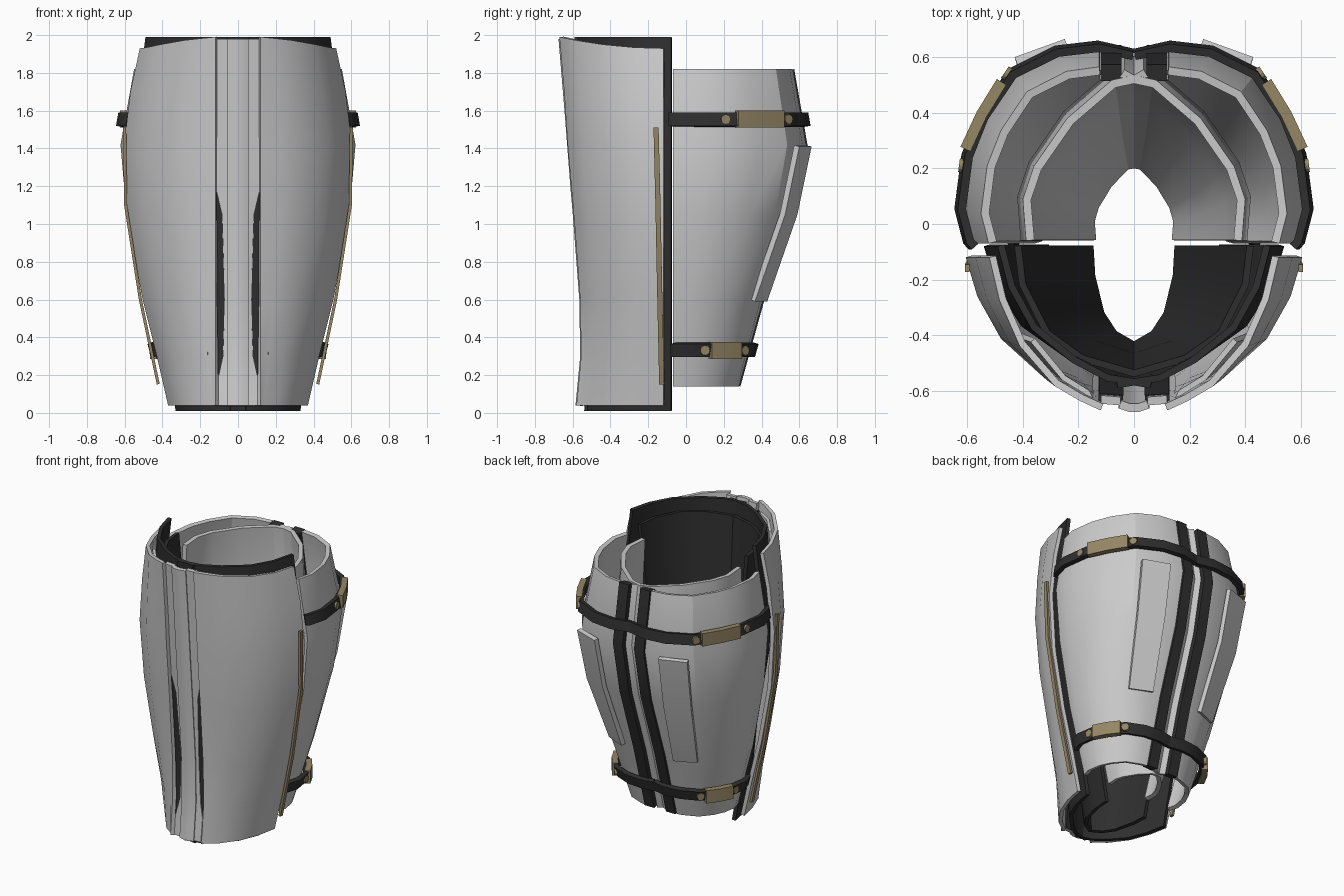
import bpy, bmesh, math
from mathutils import Vector

if "Cube" in bpy.data.objects:
    bpy.data.objects.remove(bpy.data.objects["Cube"])


def material(name, color):
    m = bpy.data.materials.new(name)
    m.diffuse_color = color
    m.use_nodes = True
    m.node_tree.nodes["Principled BSDF"].inputs["Base Color"].default_value = m.diffuse_color
    return m


DARK = material("dark_rubber", (0.028, 0.028, 0.028, 1))
TAN = material("tan_metal", (0.30, 0.24, 0.13, 1))


def lerp(table, z):
    """Interpolate (z, value, value...) rows, listed from bottom to top."""
    if z <= table[0][0]:
        return table[0][1:]
    for a, b in zip(table, table[1:]):
        if z <= b[0]:
            t = (z - a[0]) / (b[0] - a[0])
            return [p + (q - p) * t for p, q in zip(a[1:], b[1:])]
    return table[-1][1:]


def sheet(name, rows, thick, mat=None, flip=False, mirror=True):
    """Thick plate lofted through rows of points, mirrored in x."""
    bm = bmesh.new()
    grid = [[bm.verts.new(p) for p in row] for row in rows]
    for a, b in zip(grid, grid[1:]):
        for i in range(len(a) - 1):
            f = [a[i], a[i + 1], b[i + 1], b[i]]
            bm.faces.new(f[::-1] if flip else f)
    me = bpy.data.meshes.new(name)
    bm.to_mesh(me)
    bm.free()
    ob = bpy.data.objects.new(name, me)
    bpy.context.collection.objects.link(ob)
    if mat:
        me.materials.append(mat)
    s = ob.modifiers.new("thickness", 'SOLIDIFY')
    s.thickness, s.offset = thick, -1
    if mirror:
        m = ob.modifiers.new("mirror", 'MIRROR')
        m.use_mirror_merge = False
    bpy.ops.object.select_all(action='DESELECT')
    bpy.context.view_layer.objects.active = ob
    ob.select_set(True)
    for mod in list(ob.modifiers):
        bpy.ops.object.modifier_apply(modifier=mod.name)
    bpy.ops.object.shade_smooth_by_angle(angle=math.radians(28))
    return ob


def shell(name, table, profile, y0, thick, mat=None, edge=None, grow=0, tilt=0, zs=None):
    """table rows: z, half width, far y. profile: (fraction of width, fraction of depth)."""
    rows = []
    zs = zs or [r[0] for r in table]
    for z in zs:
        w, y1 = lerp(table, z)
        sign = 1 if y1 > y0 else -1
        w, y1 = w + grow, y1 + sign * grow
        row = [Vector((px * w, y0 + py * (y1 - y0), z)) for px, py in profile]
        if edge is not None:
            row[-1].x = edge
        if z == zs[-1]:
            for p, (px, py) in zip(row, profile):
                p.z += tilt * py * py
        rows.append(row)
    return sheet(name, rows, thick, mat, flip=y1 < y0)


# ---- shin (front) ----
SHIN = [(.04, .37, -.58), (.3, .43, -.555), (.6, .505, -.56), (1.0, .58, -.59),
        (1.4, .605, -.625), (1.7, .57, -.645), (1.93, .52, -.67)]
SHIN_PROF = [(1, 0), (.93, .28), (.79, .58), (.55, .84), (.37, .94), (.2, 1)]
shell("shin_panels", SHIN, SHIN_PROF, -.12, .025, edge=.12, tilt=.06)

LINER = [(.01, .33, -.53), (.6, .43, -.50), (1.2, .54, -.54), (1.6, .54, -.56), (1.99, .49, -.58)]
LINER_PROF = [(1, 0), (.92, .3), (.75, .6), (.45, .84), (.2, .97), (-.12, 1.02)]
shell("shin_liner", LINER, LINER_PROF, -.08, .025, DARK)
INNER = [(.02, .17, -.45), (.9, .33, -.49), (1.9, .43, -.55)]
shell("shin_inner_liner", INNER, [(1, 0), (.96, .3), (.75, .68), (.45, .88), (0, 1)],
      -.08, .025, DARK)

# grey layer between the shin panels and the liner
MID = [(z, w - .05, y + .025) for z, w, y in SHIN[1:]]
shell("shin_under_plate", MID, SHIN_PROF[2:], -.12, .02, edge=.16)


def shin_y(z):
    return lerp(SHIN, z)[1]


# centre ridge, its stepped borders and the dark channel behind
ZS = [.04, .14, .3, .6, 1.05, 1.2, 1.6, 1.98]
sheet("shin_ridge", [[(x, shin_y(z) - .005 + .012 * (abs(x) > .04), z)
      for x in (-.055, -.02, .02, .055)] for z in ZS], .03, mirror=False)
OUT = [.12, .115, .08, .07, .085, .12, .12, .12]
sheet("shin_ridge_borders", [[(.05, shin_y(z) + .018, z), (o, shin_y(z) + .024, z)]
      for z, o in zip(ZS, OUT)], .03)
sheet("shin_channel", [[(.04, shin_y(z) + .03, z), (.128, shin_y(z) + .035, z)]
      for z in ZS[:-1] + [1.93]], .025, DARK)

# tan trim along the side edges
TRIM = [(.15, .425, -.115), (.6, .52, -.125), (1.1, .598, -.135), (1.51, .603, -.145)]
sheet("side_trim", [[(x + .005, y - .027, z), (x + .005, y, z)] for z, x, y in TRIM], .016, TAN)

# ---- calf (back) ----
CALF = [(.14, .375, .28), (.59, .5, .405), (1.05, .59, .56), (1.42, .622, .635), (1.82, .55, .565)]
CALF_PROF = [(.95, 0), (1, .17), (.96, .44), (.87, .64), (.7, .86), (.44, .975), (.2, 1)]
shell("calf_panels", CALF, CALF_PROF, -.07, .03, edge=.125)
INC = [(.14, .17, .23), (.6, .28, .36), (1.05, .36, .49), (1.42, .42, .57), (1.82, .4, .535)]
shell("calf_inner_shell", INC, [(.97, 0), (1, .25), (.9, .45), (.6, .74), (.2, .97), (0, 1)],
      -.06, .03)


def calf_y(z):
    return lerp(CALF, z)[1]


# back seam: dark strips either side of a pale ridge
CZ = [r[0] for r in CALF]
sheet("back_seam_strips", [[(.12, calf_y(z) + .008, z), (.045, calf_y(z) + .008, z)] for z in CZ],
      .06, DARK)
sheet("back_seam_ridge", [[(.035, calf_y(z) - .01, z), (0, calf_y(z) - .03, z),
      (-.035, calf_y(z) - .01, z)] for z in CZ], .03, mirror=False)

# raised plates on the calf
sheet("calf_plates", [[(w * .69, y - .04, z), (w * .4, y + .025, z)]
      for z, w, y in [(.59, .5, .405), (1.05, .59, .565), (1.41, .622, .64)]], .03)


# ---- straps with buckles and rivets ----
GROW = .042


def on_strap(y, z):
    """Point and outward normal on the strap at a given y."""
    w, y1 = lerp(CALF, z)
    w, y1 = w + GROW, y1 + GROW
    pts = [Vector((a * w, -.07 + b * (y1 + .07), z)) for a, b in CALF_PROF]
    for p, q in zip(pts, pts[1:]):
        if p.y <= y <= q.y:
            d = q - p
            return p + d * ((y - p.y) / d.y), Vector((d.y, -d.x, 0)).normalized()


def strap(name, z, h, b0, b1, rivets):
    zs = [z - h / 2, z + h / 2]
    shell(name + "_strap", CALF, [(.92, -.03)] + CALF_PROF + [(0, .96)], -.07, .03, DARK,
          grow=GROW, zs=zs)
    (p, n0), (q, n1) = on_strap(b0, z), on_strap(b1, z)
    mid = (p + q) / 2 + (n0 + n1) * .014
    rows = []
    for dz in (-h / 2 - .01, h / 2 + .01):
        rows.append([v + Vector((0, 0, dz)) for v in (p + n0 * .02, mid, q + n1 * .02)])
    sheet(name + "_buckle", rows, .04, TAN)
    for i, y in enumerate(rivets):
        c, n = on_strap(y, z)
        for s in (1, -1):
            axis = Vector((n.x * s, n.y, 0))
            bpy.ops.mesh.primitive_cylinder_add(vertices=12, radius=.025, depth=.02,
                                                location=(c.x * s, c.y, z),
                                                rotation=axis.to_track_quat('Z', 'Y').to_euler())
            ob = bpy.context.object
            ob.name = f"{name}_rivet_{i}_{'right' if s > 0 else 'left'}"
            ob.data.materials.append(TAN)


strap("upper", 1.555, .07, .27, .51, (.21, .54))
strap("lower", .33, .07, .13, .285, (.1, .31))
